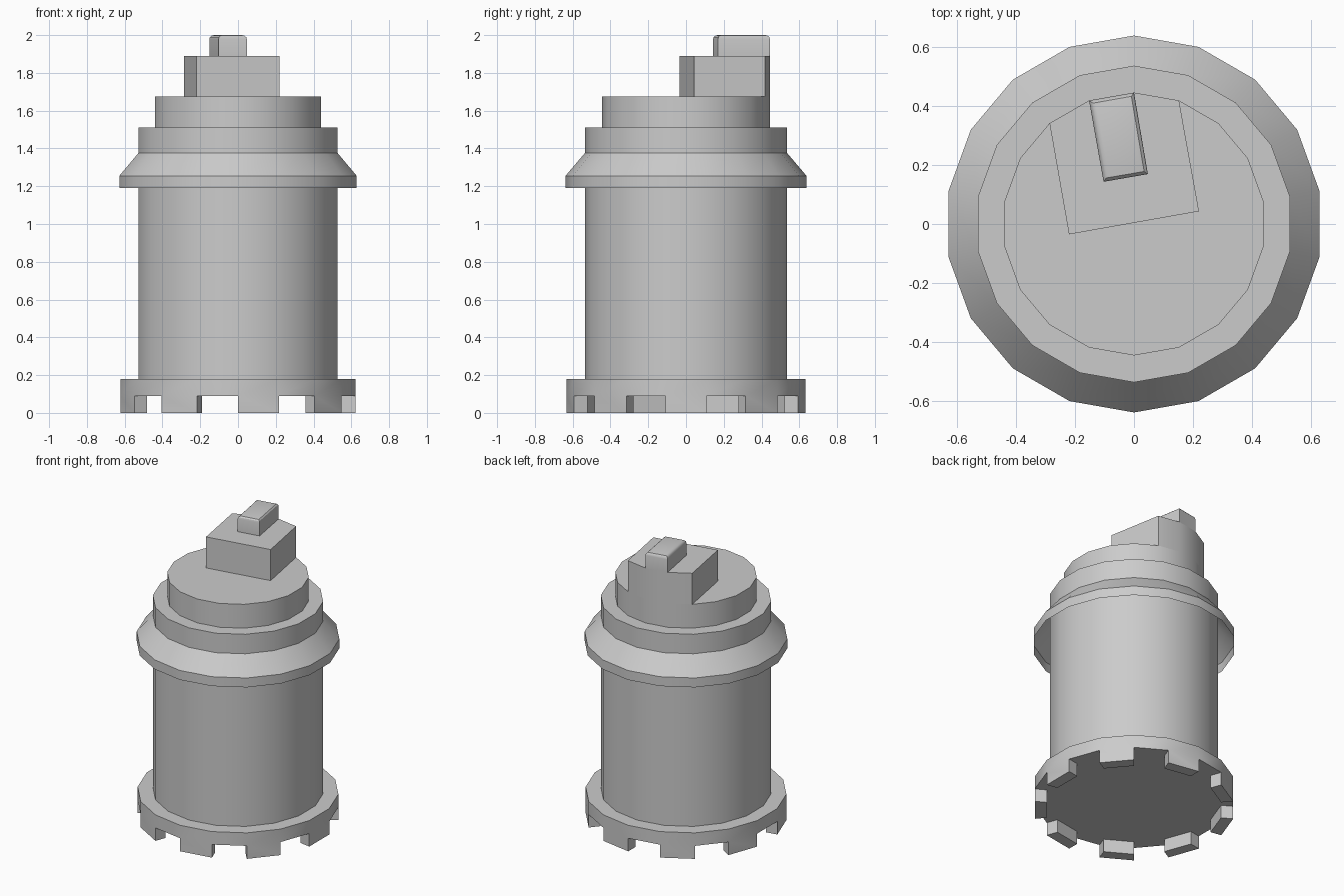
import bpy, bmesh, math

cube = bpy.data.objects.get("Cube")
if cube:
    bpy.data.objects.remove(cube, do_unlink=True)

SIDES = 18
grey = bpy.data.materials.new("plain_grey")
grey.use_nodes = True
color = (0.6, 0.6, 0.6, 1)
grey.diffuse_color = color
grey.node_tree.nodes["Principled BSDF"].inputs["Base Color"].default_value = color


def corner(i, r):
    a = math.radians(90) + i * math.tau / SIDES
    return r * math.cos(a), r * math.sin(a)


def polygon(r):
    return [corner(i, r) for i in range(SIDES)]


def loft(bm, rings, bottom=True, top=True):
    """Join stacked (outline, height) rings, listed from bottom to top."""
    loops = [[bm.verts.new((x, y, z)) for x, y in pts] for pts, z in rings]
    n = len(loops[0])
    bands = [[bm.faces.new((a[i], a[(i + 1) % n], b[(i + 1) % n], b[i]))
              for i in range(n)] for a, b in zip(loops, loops[1:])]
    if bottom:
        bm.faces.new(loops[0][::-1])
    cap = bm.faces.new(loops[-1]) if top else None
    return bands, cap


def finish(bm, name):
    mesh = bpy.data.meshes.new(name)
    bm.normal_update()
    bm.to_mesh(mesh)
    bm.free()
    mesh.materials.append(grey)
    obj = bpy.data.objects.new(name, mesh)
    bpy.context.collection.objects.link(obj)
    bpy.ops.object.select_all(action="DESELECT")
    obj.select_set(True)
    bpy.context.view_layer.objects.active = obj
    bpy.ops.object.shade_smooth_by_angle(angle=math.radians(30))
    return obj


def prism(name, outline, z0, z1):
    bm = bmesh.new()
    loft(bm, [(outline, z0), (outline, z1)])
    return finish(bm, name)


# Base ring with nine teeth, one on every second side
bm = bmesh.new()
bands, cap = loft(bm, [(polygon(0.555), 0.09), (polygon(0.632), 0.09),
                       (polygon(0.632), 0.18)])
teeth = bmesh.ops.extrude_discrete_faces(bm, faces=bands[0][1::2])["faces"]
bmesh.ops.translate(bm, verts=list({v for f in teeth for v in f.verts}),
                    vec=(0, 0, -0.09))
finish(bm, "toothed_base")

# Main drum and the step on top
prism("drum", polygon(0.536), 0.18, 1.51)
prism("upper_step", polygon(0.445), 1.51, 1.675)

# Hollow skirt around the drum, open underneath
bm = bmesh.new()
loft(bm, [(polygon(0.638), 1.19), (polygon(0.638), 1.255),
          (polygon(0.536), 1.375)], bottom=False, top=False)
finish(bm, "skirt")

# Block whose back follows the step
back = [corner(i, 0.445) for i in (-1, 0, 1, 2)]
prism("top_block", [(-0.22, -0.035), (0.22, 0.043)] + back, 1.675, 1.89)

# Small tab with rounded top edges
bm = bmesh.new()
tab = [(-0.103, 0.143), (0.047, 0.169), corner(0, 0.445), corner(1, 0.445)]
bands, cap = loft(bm, [(tab, 1.89), (tab, 2.0)])
bmesh.ops.bevel(bm, geom=list(cap.edges), offset=0.022, segments=3,
                profile=0.5, affect="EDGES")
finish(bm, "top_tab")
